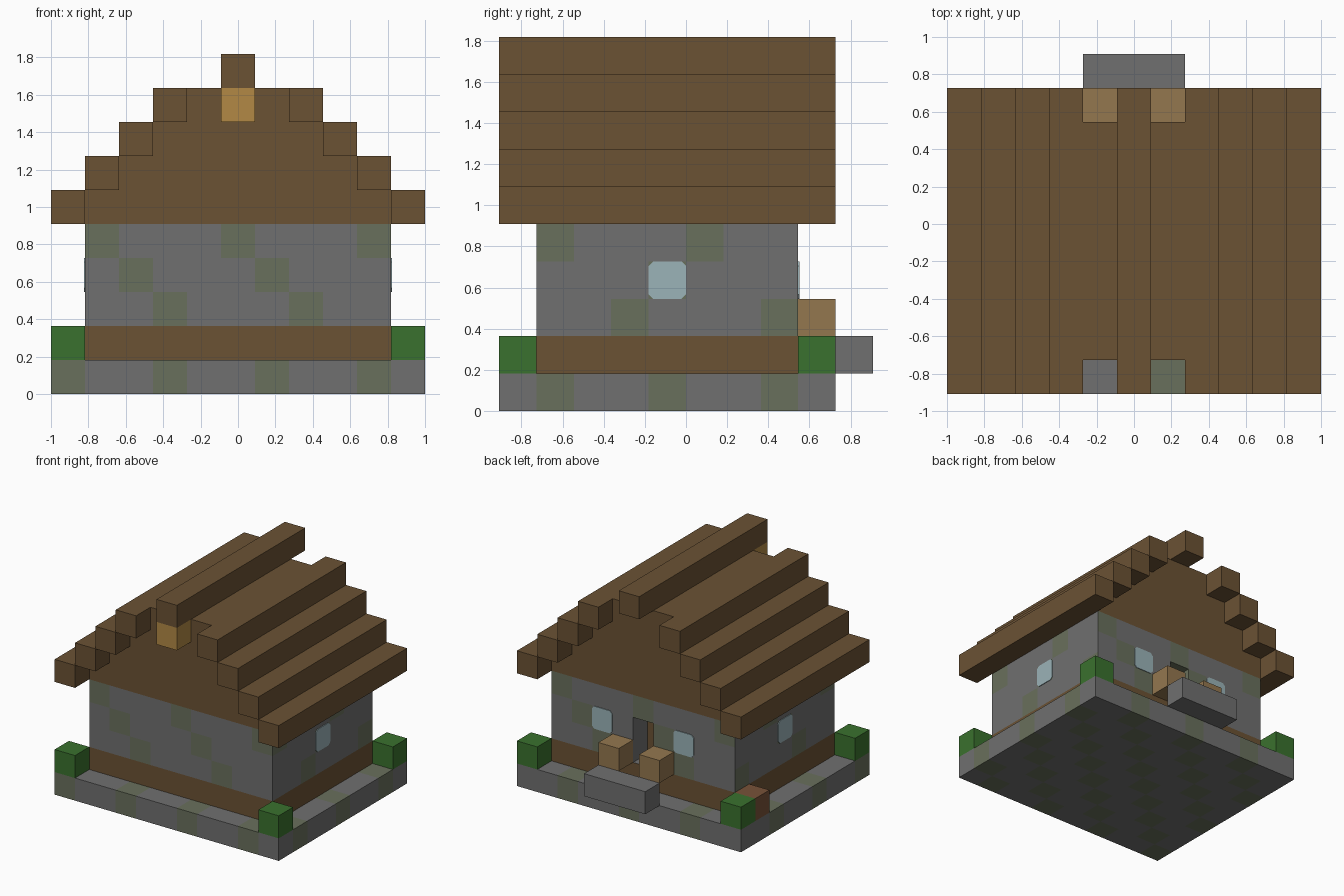
import bpy, bmesh, math
from mathutils import Vector

cube = bpy.data.objects.get("Cube")
if cube:
    bpy.data.objects.remove(cube, do_unlink=True)

U = 2 / 11                       # block size
ORIGIN = Vector((-1, -5 * U, 0))  # corner of the block grid


def material(name, *rgb):
    col = [(c / 255 / 12.92 if c < 11 else ((c / 255 + 0.055) / 1.055) ** 2.4) for c in rgb] + [1]
    m = bpy.data.materials.new(name)
    m.use_nodes = True
    m.diffuse_color = col
    m.node_tree.nodes["Principled BSDF"].inputs["Base Color"].default_value = col
    return m


STONE = material("stone grey", 112, 112, 112)
MOSS = material("mossy stone", 105, 112, 92)
WOOD = material("dark wood", 107, 82, 52)
PLANK = material("light plank", 148, 119, 79)
LAMP = material("lamp amber", 178, 137, 69)
LEAF = material("hedge green", 58, 113, 46)
GLASS = material("pale glass", 155, 179, 184)
CRATE = material("reddish wood", 120, 82, 56)


def pos(x, y, z):
    return ORIGIN + Vector((x, y, z)) * U


def finish(name, bm, *mats):
    bmesh.ops.recalc_face_normals(bm, faces=bm.faces)
    me = bpy.data.meshes.new(name)
    bm.to_mesh(me)
    bm.free()
    for m in mats:
        me.materials.append(m)
    ob = bpy.data.objects.new(name, me)
    bpy.context.collection.objects.link(ob)
    return ob


def box_mesh(lo, hi):
    """Box between two grid corners."""
    bm = bmesh.new()
    bmesh.ops.create_cube(bm, size=1)
    a, b = pos(*lo), pos(*hi)
    for v in bm.verts:
        v.co = [a[i] + (v.co[i] + 0.5) * (b[i] - a[i]) for i in range(3)]
    return bm


def box(name, lo, hi, mat):
    return finish(name, box_mesh(lo, hi), mat)


def cut_to_blocks(bm, lo, hi):
    for axis in range(3):
        normal = Vector([axis == i for i in range(3)])
        for k in range(lo[axis] + 1, hi[axis]):
            bmesh.ops.bisect_plane(bm, geom=bm.verts[:] + bm.edges[:] + bm.faces[:],
                                   plane_co=pos(k, k, k), plane_no=normal)
    bm.normal_update()


def block_of(f):
    """Grid block just behind a face."""
    c = (f.calc_center_median() - f.normal * U * 0.5 - ORIGIN) / U
    return [math.floor(v) for v in c]


# Stone base with diagonal moss
lo, hi = (0, 0, 0), (11, 9, 1)
bm = box_mesh(lo, hi)
cut_to_blocks(bm, lo, hi)
for f in bm.faces:
    x, y, z = block_of(f)
    f.material_index = int((x - y) % 3 == 0)
finish("base", bm, STONE, MOSS)

# Walls: wooden sill below, stone with moss steps above
lo, hi = (1, 1, 1), (10, 8, 5)
bm = box_mesh(lo, hi)
cut_to_blocks(bm, lo, hi)
doorway = []
for f in bm.faces:
    x, y, z = block_of(f)
    if abs(f.normal.x) > 0.5:
        mossy = (y - z) % 4 == 1
    elif f.normal.y < -0.5:
        mossy = (x + z) % 4 == 1
    else:
        mossy = (x - z) % 4 == 1
    f.material_index = 2 if z == 1 else int(mossy)
    if f.normal.y > 0.5 and x == 5 and z in (2, 3):
        doorway.append(f)

# Doorway recess with a wooden back
for f in doorway:
    f.material_index = 0
res = bmesh.ops.extrude_face_region(bm, geom=doorway)
bmesh.ops.translate(bm, vec=(0, -U, 0), verts=[g for g in res["geom"] if isinstance(g, bmesh.types.BMVert)])
for g in res["geom"]:
    if isinstance(g, bmesh.types.BMFace):
        g.material_index = 2
bmesh.ops.delete(bm, geom=[f for f in doorway if f.is_valid], context="FACES")
finish("walls", bm, STONE, MOSS, WOOD)

# Windows: thin panes with clipped corners
T = 0.03


def window(name, lo, hi, axis):
    bm = box_mesh(lo, hi)
    edges = [e for e in bm.edges if abs((e.verts[0].co - e.verts[1].co).normalized()[axis]) > 0.9]
    bmesh.ops.bevel(bm, geom=edges, offset=0.022, segments=1, affect="EDGES")
    finish(name, bm, GLASS)


window("left_window", (10 - T, 4, 3), (10 + T, 5, 4), 0)
window("right_window", (1 - T, 4, 3), (1 + T, 5, 4), 0)
for x, side in ((3, "right"), (7, "left")):
    window("back_window_" + side, (x, 8 - T, 3), (x + 1, 8 + T, 4), 1)

# Stepped gable filling the roof
half = []
for i in range(4):
    half += [(10 - i, 5 + i), (10 - i, 6 + i)]
outline = half + [(11 - x, z) for x, z in reversed(half)]
bm = bmesh.new()
face = bm.faces.new([bm.verts.new(pos(x, 1, z)) for x, z in outline])
res = bmesh.ops.extrude_face_region(bm, geom=[face])
bmesh.ops.translate(bm, vec=(0, 7 * U, 0), verts=[g for g in res["geom"] if isinstance(g, bmesh.types.BMVert)])
finish("gable", bm, WOOD)

# Roof beams and ridge
for i in range(4):
    for x, side in ((i, "right"), (10 - i, "left")):
        box(f"roof_beam_{side}_{i + 1}", (x, 0, 5 + i), (x + 1, 9, 6 + i), WOOD)
box("ridge_beam", (5, 0, 9), (6, 9, 10), WOOD)
box("gable_lamp", (5, 0, 8), (6, 1, 9), LAMP)

# Corner hedges
for x, side in ((0, "right"), (10, "left")):
    for y, end in ((0, "front"), (8, "back")):
        box(f"hedge_{end}_{side}", (x, y, 1), (x + 1, y + 1, 2), LEAF)

# Crate, doorstep and the posts beside the doorway
box("crate", (0, 7, 1), (1, 8, 2), CRATE)
box("doorstep", (4, 9, 1), (7, 10, 2), STONE)
for x, side in ((4, "right"), (6, "left")):
    box("door_post_" + side, (x, 8, 2), (x + 1, 9, 3), PLANK)
